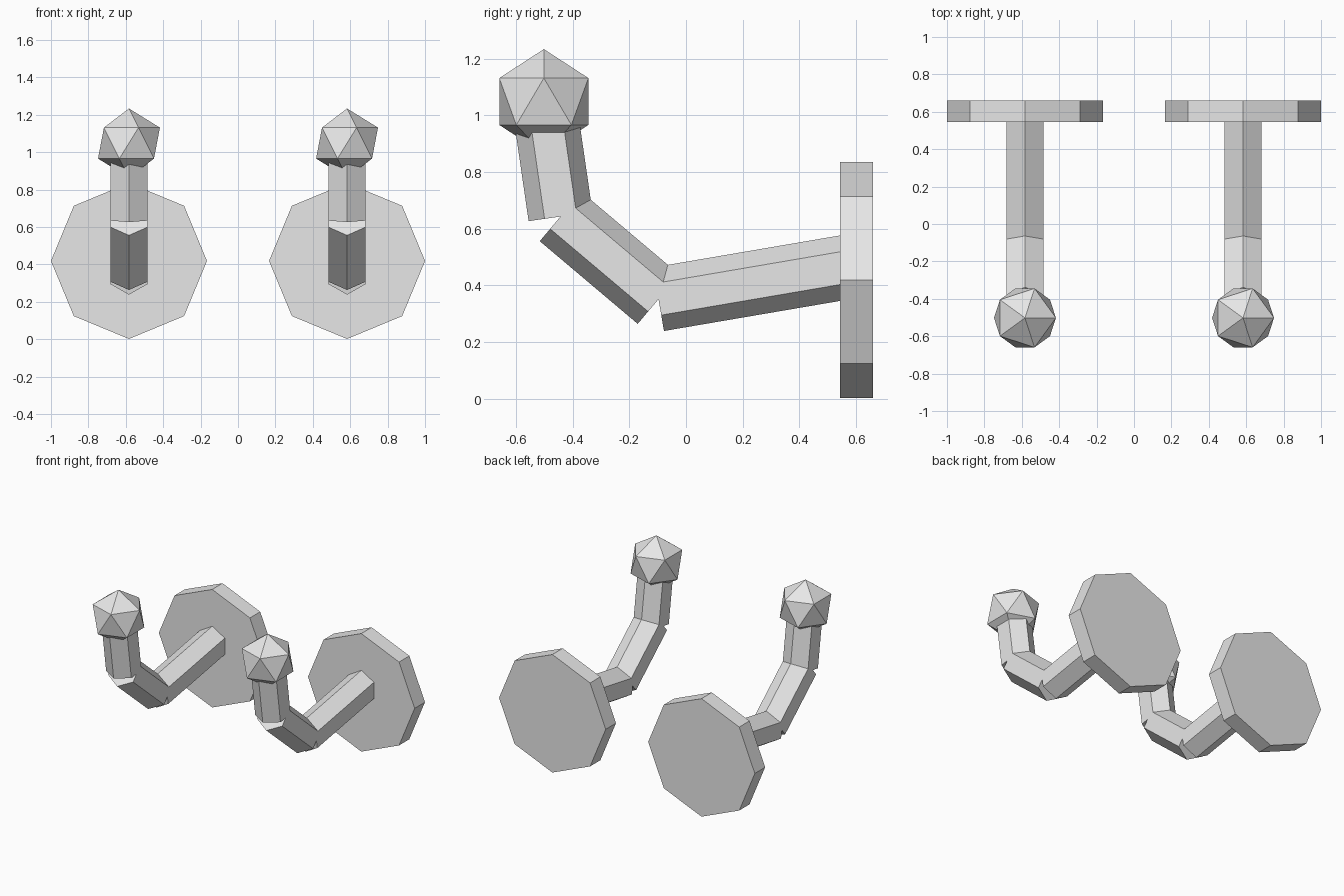
import bpy
from math import radians
from mathutils import Vector, Matrix

cube = bpy.data.objects.get("Cube")
if cube:
    bpy.data.objects.remove(cube, do_unlink=True)

# Single plain material
grey = bpy.data.materials.new("light grey")
grey.use_nodes = True
grey.diffuse_color = (0.8, 0.8, 0.8, 1)
grey.node_tree.nodes["Principled BSDF"].inputs["Base Color"].default_value = (0.8, 0.8, 0.8, 1)


def finish(name):
    obj = bpy.context.object
    obj.name = name
    obj.data.materials.append(grey)
    return obj


def bar(name, x, start, end, radius):
    """Capped hexagonal bar between two (y, z) points, one ridge facing up."""
    a, b = Vector((x, *start)), Vector((x, *end))
    bpy.ops.mesh.primitive_cylinder_add(vertices=6, radius=radius, depth=(b - a).length)
    obj = finish(name)
    along = (b - a).normalized()
    side = Vector((1, 0, 0))
    ridge = along.cross(side)
    basis = Matrix((side, ridge, along)).transposed().to_4x4()
    obj.matrix_world = Matrix.Translation((a + b) / 2) @ basis


# Centre line of the bent arm, from the wall plate to the knob, as (y, z)
root, elbow, wrist, tip = (0.6, 0.47), (-0.097, 0.351), (-0.443, 0.643), (-0.502, 1.049)

for side, x in (("right", -0.583), ("left", 0.583)):
    # Octagonal wall plate with a corner at the top
    bpy.ops.mesh.primitive_cylinder_add(vertices=8, radius=0.417, depth=0.115,
                                        location=(x, 0.602, 0.419),
                                        rotation=(radians(90), 0, 0))
    finish(side + "_wall_plate")

    # Three straight bars, butted together at the bends
    bar(side + "_lower_arm", x, root, elbow, 0.114)
    bar(side + "_middle_arm", x, elbow, wrist, 0.114)
    bar(side + "_upper_arm", x, wrist, tip, 0.114)

    # Faceted knob
    bpy.ops.mesh.primitive_ico_sphere_add(subdivisions=1, radius=0.185, location=(x, *tip))
    finish(side + "_knob")
